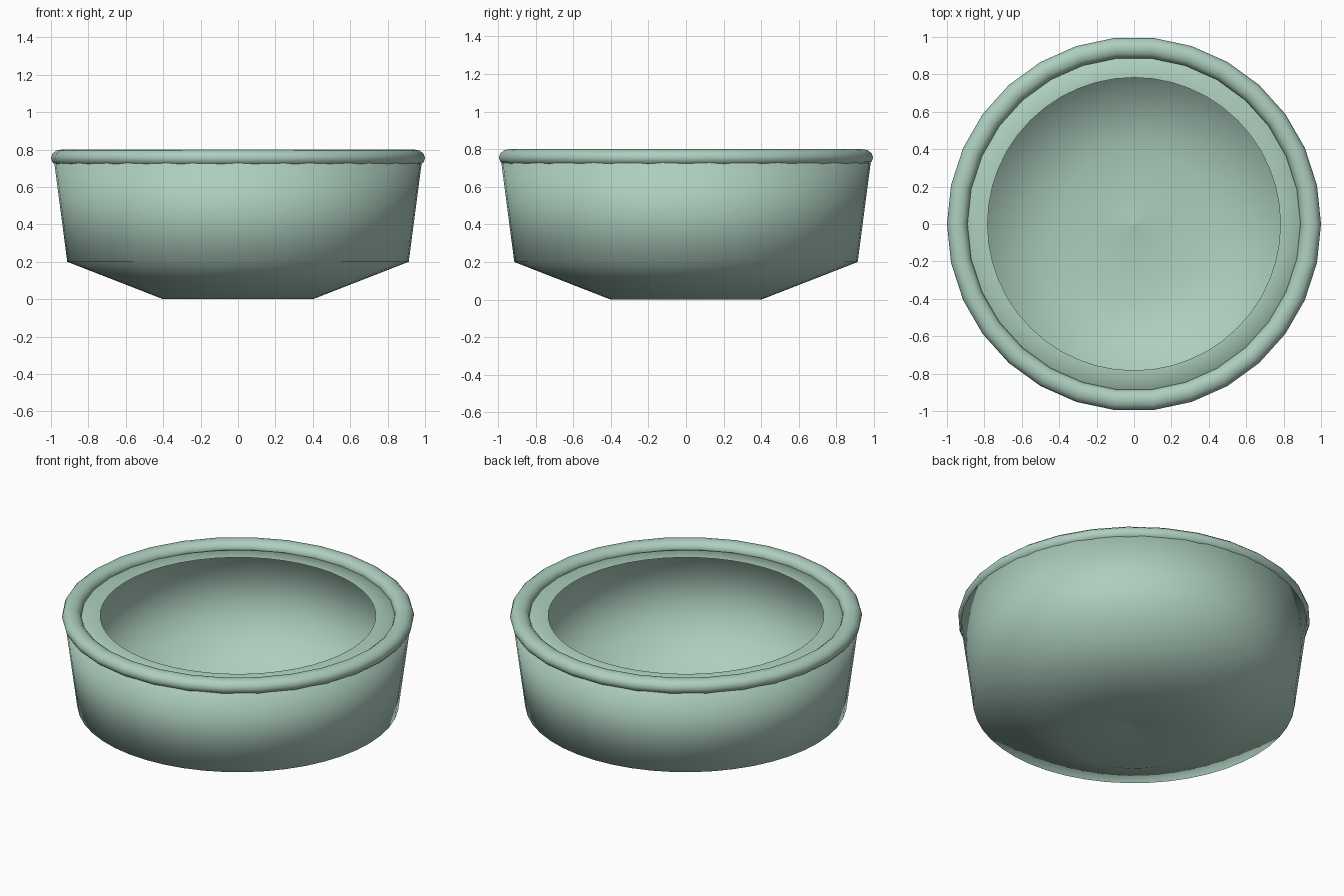
import bpy, bmesh, math

if "Cube" in bpy.data.objects:
    bpy.data.objects.remove(bpy.data.objects["Cube"])

# pale green glaze
glaze = bpy.data.materials.new("green_glaze")
glaze.diffuse_color = (0.42, 0.62, 0.52, 1)
glaze.use_nodes = True
glaze.node_tree.nodes["Principled BSDF"].inputs["Base Color"].default_value = glaze.diffuse_color


def lathe(name, profile, steps, closed=False):
    """Spin an (r, z) profile round the z axis into a smooth object."""
    bm = bmesh.new()
    n, k = steps, len(profile)
    rings = [[bm.verts.new((r * math.cos(math.tau * i / n), r * math.sin(math.tau * i / n), z))
              for r, z in profile] for i in range(n)]
    for i in range(n):
        a, b = rings[i], rings[(i + 1) % n]
        for j in range(k if closed else k - 1):
            m = (j + 1) % k
            quad = [a[j], b[j], b[m], a[m]]
            if profile[j][0] == 0:      # triangle at the centre
                quad = [a[j], b[m], a[m]]
            elif profile[m][0] == 0:
                quad = [a[j], b[j], a[m]]
            bm.faces.new(quad)
    loose = [v for v in bm.verts if not v.link_faces]
    bmesh.ops.delete(bm, geom=loose, context='VERTS')
    mesh = bpy.data.meshes.new(name)
    bm.to_mesh(mesh)
    bm.free()
    for face in mesh.polygons:
        face.use_smooth = True
    mesh.materials.append(glaze)
    obj = bpy.data.objects.new(name, mesh)
    bpy.context.collection.objects.link(obj)
    return obj


# thin bowl: raised base centre, foot, wall, lip turned inwards
lathe("bowl_body", [(0, 0.05), (0.40, 0), (0.913, 0.20), (0.985, 0.75),
                    (0.783, 0.755)], 48)

# rounded rim ring, slightly flattened
n = 12
lathe("rim_ring", [(0.945 + 0.055 * math.cos(math.tau * i / n),
                    0.755 + 0.045 * math.sin(math.tau * i / n)) for i in range(n)],
      30, closed=True)
